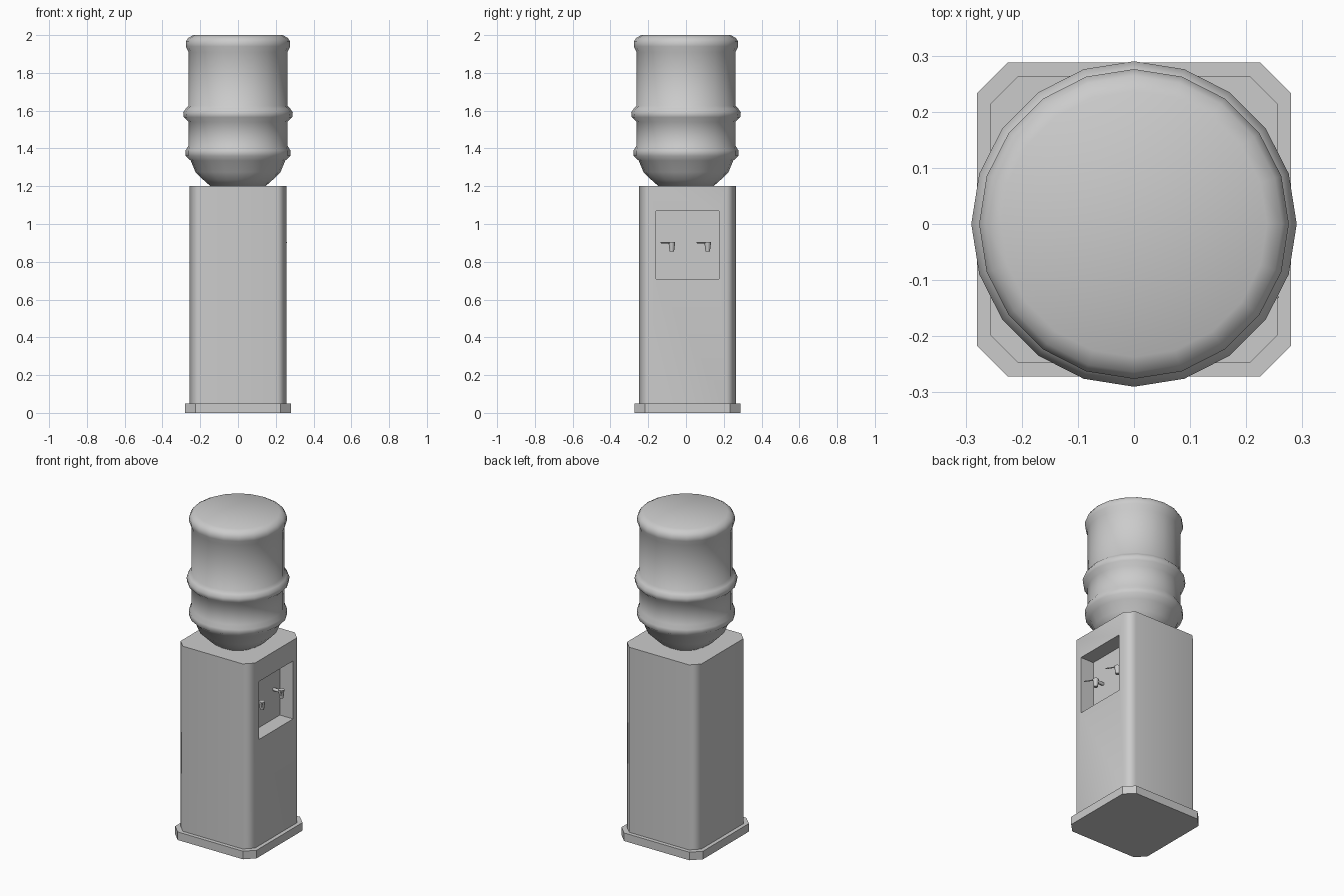
import bpy, bmesh, math
from mathutils import Vector

if "Cube" in bpy.data.objects:
    bpy.data.objects.remove(bpy.data.objects["Cube"])

CY = 0.008  # the cabinet sits slightly behind the bottle axis


def finish(name, bm, smooth=None):
    bmesh.ops.recalc_face_normals(bm, faces=bm.faces)
    me = bpy.data.meshes.new(name)
    bm.to_mesh(me)
    bm.free()
    ob = bpy.data.objects.new(name, me)
    bpy.context.collection.objects.link(ob)
    if smooth:
        me.shade_smooth()
        me.set_sharp_from_angle(angle=math.radians(smooth))
    return ob


def chamfered_block(name, half, cut, z0, z1, smooth=None):
    bm = bmesh.new()
    h, c = half, half - cut
    outline = [(h, -c), (h, c), (c, h), (-c, h), (-h, c), (-h, -c), (-c, -h), (c, -h)]
    face = bm.faces.new([bm.verts.new((x, y + CY, z0)) for x, y in outline])
    ext = bmesh.ops.extrude_face_region(bm, geom=[face])
    top = [v for v in ext["geom"] if isinstance(v, bmesh.types.BMVert)]
    bmesh.ops.translate(bm, verts=top, vec=(0, 0, z1 - z0))
    if not any(len(f.verts) == 8 and f.calc_center_median().z < z0 + 1e-4 for f in bm.faces):
        bm.faces.new([v for v in bm.verts if v not in top])
    return finish(name, bm, smooth)


def box(name, lo, hi):
    bm = bmesh.new()
    bmesh.ops.create_cube(bm, size=1)
    lo, hi = Vector(lo), Vector(hi)
    for v in bm.verts:
        v.co = Vector([(a + b) / 2 + c * (b - a) for a, b, c in zip(lo, hi, v.co)])
    return finish(name, bm)


def rod(name, p0, p1, r0, r1, sides=8):
    bm = bmesh.new()
    p0, p1 = Vector(p0), Vector(p1)
    d = p1 - p0
    bmesh.ops.create_cone(bm, cap_ends=True, segments=sides, radius1=r0, radius2=r1, depth=d.length)
    rot = d.to_track_quat('Z', 'Y')
    for v in bm.verts:
        v.co = rot @ v.co + (p0 + p1) / 2
    return finish(name, bm, 50)


def lathe(name, profile, sides, smooth):
    bm = bmesh.new()
    rings = []
    for r, z in profile:
        rings.append([bm.verts.new((r * math.cos(math.tau * i / sides),
                                    r * math.sin(math.tau * i / sides), z)) for i in range(sides)])
    for a, b in zip(rings, rings[1:]):
        for i in range(sides):
            j = (i + 1) % sides
            bm.faces.new((a[i], a[j], b[j], b[i]))
    bm.faces.new(rings[0][::-1])
    bm.faces.new(rings[-1])
    return finish(name, bm, smooth)


# Base plate and cabinet
chamfered_block("base_plate", 0.28, 0.055, 0, 0.05)
cabinet = chamfered_block("cabinet", 0.256, 0.05, 0.05, 1.2)

# Dispensing recess cut into the right side
cutter = box("recess_cutter", (0.165, -0.16, 0.71), (0.4, 0.175, 1.07))
cutter.hide_render = True
mod = cabinet.modifiers.new("recess", 'BOOLEAN')
mod.object = cutter
mod.operation = 'DIFFERENCE'
mod.solver = 'EXACT'
bpy.context.view_layer.objects.active = cabinet
bpy.ops.object.modifier_apply(modifier=mod.name)
bpy.data.objects.remove(cutter)
cabinet.data.shade_smooth()
cabinet.data.set_sharp_from_angle(angle=math.radians(50))
wn = cabinet.modifiers.new("flat_sides", 'WEIGHTED_NORMAL')
wn.keep_sharp = True

# Two taps: pipe, spout and slanted lever
for side, y in (("left", -0.075), ("right", 0.115)):
    rod(side + "_tap_pipe", (0.16, y, 0.893), (0.225, y, 0.893), 0.010, 0.010)
    rod(side + "_tap_spout", (0.218, y, 0.855), (0.218, y, 0.906), 0.012, 0.018)
    rod(side + "_tap_lever", (0.218, y, 0.902), (0.256, y - 0.058, 0.902), 0.004, 0.004, 6)

# Water bottle
lathe("water_bottle", [
    (0.14, 1.195), (0.185, 1.235), (0.225, 1.275), (0.25, 1.335), (0.277, 1.36),
    (0.277, 1.39), (0.262, 1.415), (0.262, 1.54), (0.287, 1.565), (0.29, 1.59),
    (0.277, 1.61), (0.262, 1.625), (0.262, 1.91), (0.276, 1.94), (0.276, 1.965),
    (0.264, 1.985), (0.237, 2.0)], 20, 60)
